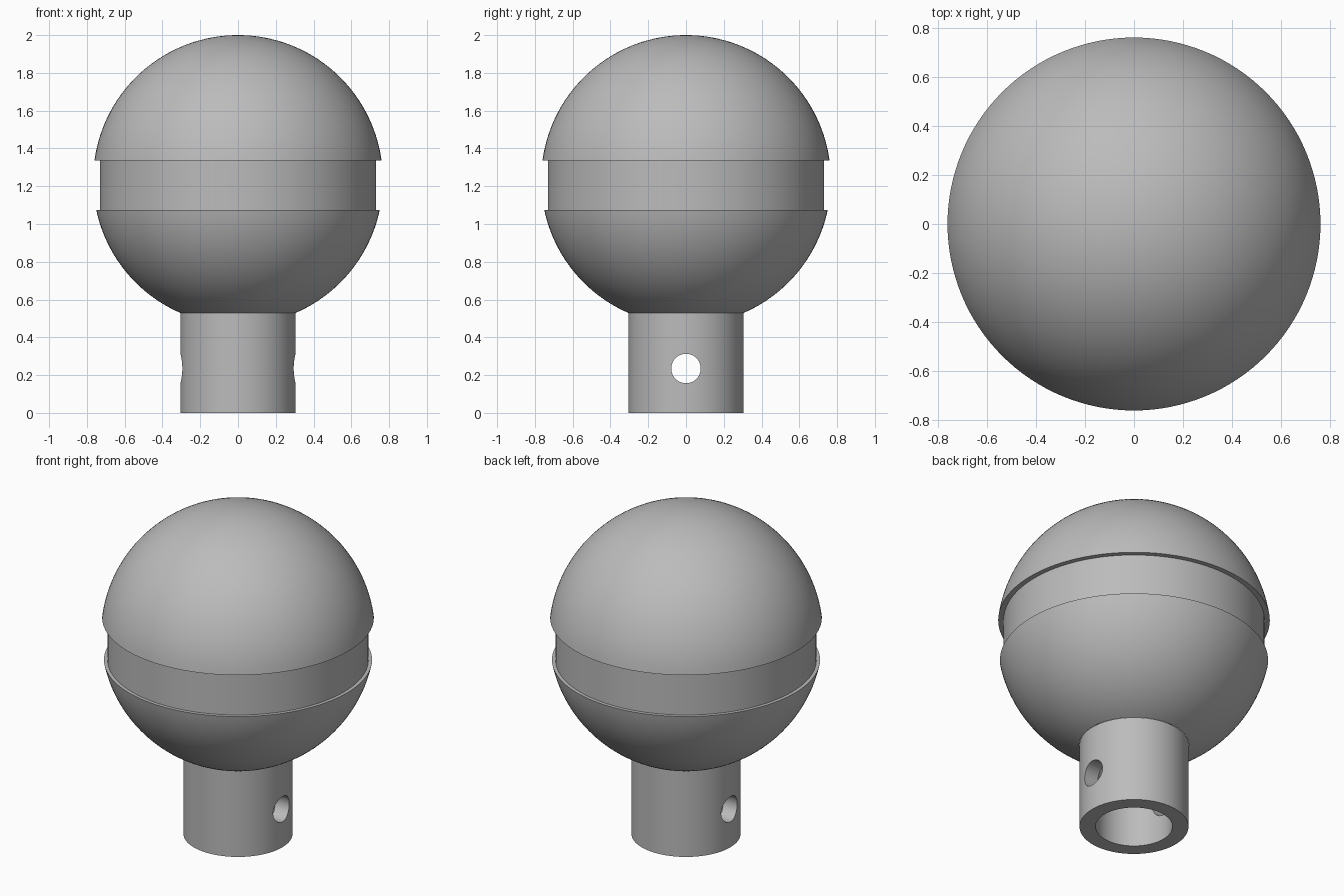
import bpy, bmesh, math
from mathutils import Matrix

if "Cube" in bpy.data.objects:
    bpy.data.objects.remove(bpy.data.objects["Cube"])

R, CZ = 0.767, 1.233            # ball radius and centre height
RIM_HI, RIM_LO = 1.335, 1.075   # groove edges
GROOVE_R = 0.73
STEM_R, BORE_R, STEM_TOP = 0.305, 0.215, 0.53
SEG = 128

grey = bpy.data.materials.new("grey")
grey.diffuse_color = (0.5, 0.5, 0.5, 1)
grey.use_nodes = True
grey.node_tree.nodes["Principled BSDF"].inputs["Base Color"].default_value = grey.diffuse_color


def finish(name, bm):
    mesh = bpy.data.meshes.new(name)
    bm.to_mesh(mesh)
    bm.free()
    mesh.materials.append(grey)
    ob = bpy.data.objects.new(name, mesh)
    bpy.context.collection.objects.link(ob)
    return ob


def smooth(ob):
    bpy.ops.object.select_all(action='DESELECT')
    ob.select_set(True)
    bpy.context.view_layer.objects.active = ob
    bpy.ops.object.shade_smooth_by_angle(angle=math.radians(25))


def lathe(name, profile):
    """Spin (radius, z) points, listed from top to bottom on the outside, about z."""
    bm = bmesh.new()
    verts = [bm.verts.new((r, 0, z)) for r, z in profile]
    edges = [bm.edges.new(p) for p in zip(verts, verts[1:])]
    bmesh.ops.spin(bm, geom=verts + edges, axis=(0, 0, 1), cent=(0, 0, 0),
                   angle=math.tau, steps=SEG, use_merge=True)
    bmesh.ops.remove_doubles(bm, verts=bm.verts, dist=1e-5)
    # orient every face away from the material: profile direction gives the normal
    bmesh.ops.recalc_face_normals(bm, faces=bm.faces)
    return finish(name, bm)


def arc(z0, z1, n):
    """Points on the ball's outline between two heights."""
    a0, a1 = (math.acos(max(-1, min(1, (z - CZ) / R))) for z in (z0, z1))
    angles = [a0 + (a1 - a0) * i / n for i in range(n + 1)]
    return [(R * math.sin(a), CZ + R * math.cos(a)) for a in angles]


# Ball: upper dome with underside lip, recessed band, lower bowl with top lip
smooth(lathe("upper_dome", arc(CZ + R, RIM_HI, 32) + [(GROOVE_R, RIM_HI)]))
smooth(lathe("groove_band", [(GROOVE_R, RIM_HI), (GROOVE_R, RIM_LO)]))
smooth(lathe("lower_bowl", [(GROOVE_R, RIM_LO)] + arc(RIM_LO, STEM_TOP, 28)))

# Hollow stem with a blind bore
stem = lathe("stem", [(0, STEM_TOP), (STEM_R, STEM_TOP), (STEM_R, 0),
                      (BORE_R, 0), (BORE_R, STEM_TOP - 0.01), (0, STEM_TOP - 0.01)])

# Cross pin hole along x through both stem walls
bm = bmesh.new()
bmesh.ops.create_cone(bm, cap_ends=True, segments=48, radius1=0.078, radius2=0.078, depth=1,
                      matrix=Matrix.Translation((0, 0, 0.235)) @ Matrix.Rotation(math.pi / 2, 4, 'Y'))
cutter = finish("pin_hole_cutter", bm)
cutter.hide_render = True
cut = stem.modifiers.new("pin_hole", 'BOOLEAN')
cut.operation, cut.solver, cut.object = 'DIFFERENCE', 'EXACT', cutter
bpy.context.view_layer.objects.active = stem
bpy.ops.object.modifier_apply(modifier=cut.name)
bpy.data.objects.remove(cutter)
smooth(stem)
